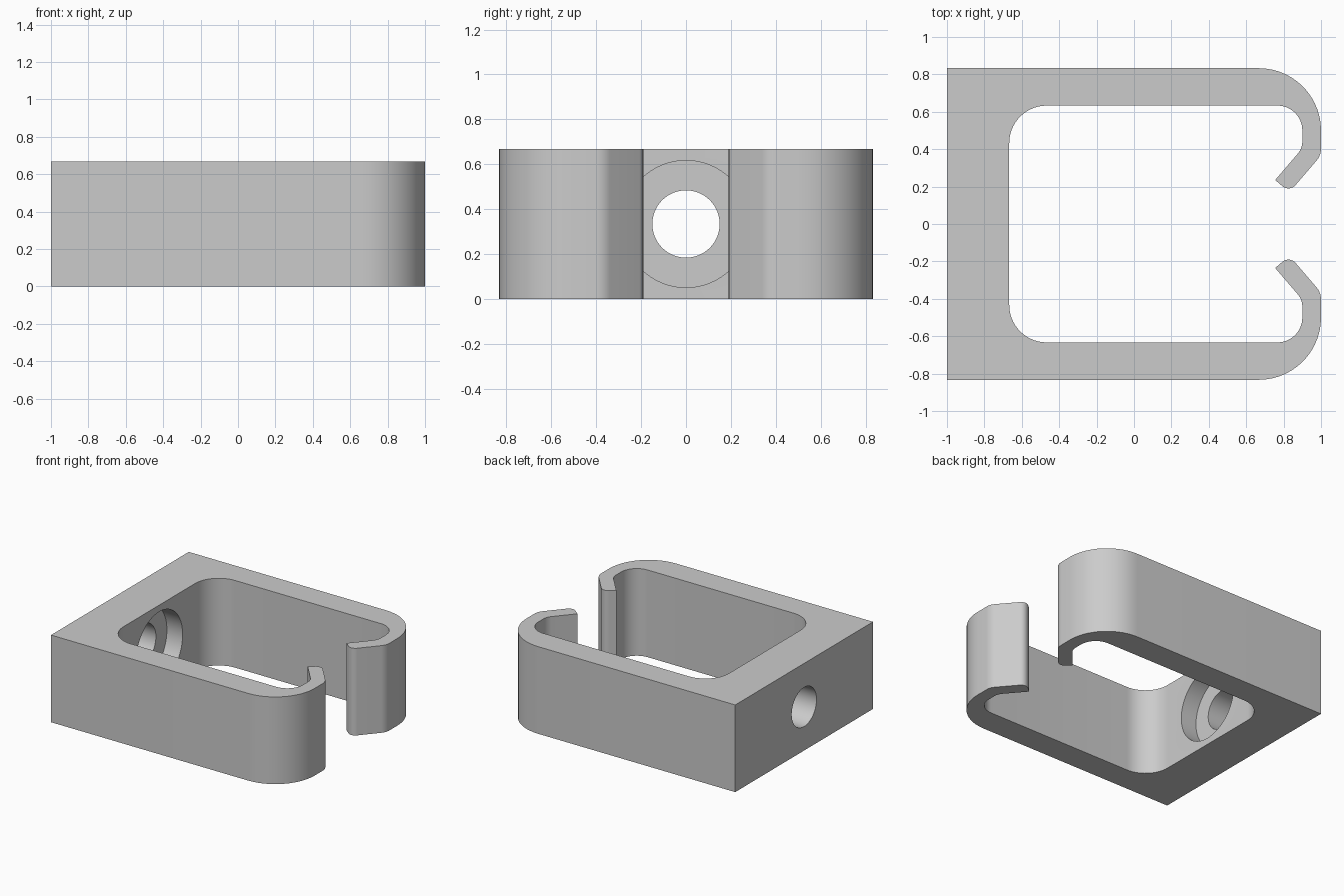
import bpy, bmesh, math
from mathutils import Vector

cube = bpy.data.objects.get("Cube")
if cube:
    bpy.data.objects.remove(cube, do_unlink=True)

HEIGHT = 0.667


def rounded(corners, steps=14):
    """Replace each (x, y, radius) corner of an open path with a tangent arc."""
    path = []
    for i, (x, y, r) in enumerate(corners):
        p = Vector((x, y))
        if r == 0:
            path.append(p)
            continue
        a = (Vector(corners[i - 1][:2]) - p).normalized()
        b = (Vector(corners[i + 1][:2]) - p).normalized()
        half = a.angle(b) / 2
        centre = p + (a + b).normalized() * (r / math.sin(half))
        start = p + a * (r / math.tan(half)) - centre
        end = p + b * (r / math.tan(half)) - centre
        sweep = math.pi - 2 * half
        for k in range(steps + 1):
            t = k / steps
            w0 = math.sin((1 - t) * sweep) / math.sin(sweep)
            w1 = math.sin(t * sweep) / math.sin(sweep)
            path.append(centre + start * w0 + end * w1)
    return path


def cut_bore(target, radius, x0, x1):
    """Cut a round hole along x through the back wall."""
    bpy.ops.mesh.primitive_cylinder_add(
        vertices=64, radius=radius, depth=x1 - x0,
        location=((x0 + x1) / 2, 0, HEIGHT / 2), rotation=(0, math.pi / 2, 0))
    cutter = bpy.context.object
    cutter.name = "bore_cutter"
    cutter.hide_render = True
    mod = target.modifiers.new("bore", 'BOOLEAN')
    mod.operation = 'DIFFERENCE'
    mod.solver = 'EXACT'
    mod.object = cutter
    bpy.context.view_layer.objects.active = target
    bpy.ops.object.modifier_apply(modifier=mod.name)
    bpy.data.objects.remove(cutter, do_unlink=True)


# Half outline: back wall, arm, hooked lip, then back along the inside
half = rounded([
    (-1, 0.833, 0),
    (1, 0.833, 0.333),
    (1, 0.367, 0.1),
    (0.831, 0.17, 0.05),
    (0.755, 0.235, 0),
    (0.9, 0.4045, 0.1),
    (0.9, 0.633, 0.133),
    (-0.667, 0.633, 0.2),
    (-0.667, 0, 0),
])[:-1]
outline = half + [Vector((p.x, -p.y)) for p in reversed(half)]

# Clip body
bm = bmesh.new()
base = bm.faces.new([bm.verts.new((p.x, p.y, 0)) for p in outline])
top = bmesh.ops.extrude_face_region(bm, geom=[base])["geom"]
bmesh.ops.translate(bm, vec=(0, 0, HEIGHT),
                    verts=[v for v in top if isinstance(v, bmesh.types.BMVert)])
bmesh.ops.recalc_face_normals(bm, faces=bm.faces)
mesh = bpy.data.meshes.new("clip_body")
bm.to_mesh(mesh)
bm.free()
clip = bpy.data.objects.new("clip_body", mesh)
bpy.context.collection.objects.link(clip)

# Grey plastic
grey = bpy.data.materials.new("grey")
grey.use_nodes = True
colour = (0.6, 0.6, 0.6, 1)
grey.diffuse_color = colour
grey.node_tree.nodes["Principled BSDF"].inputs["Base Color"].default_value = colour
mesh.materials.append(grey)

# Screw hole and its wider recess on the inside of the back wall
cut_bore(clip, 0.15, -1.2, -0.5)
cut_bore(clip, 0.283, -0.8, -0.5)

bpy.ops.object.select_all(action='DESELECT')
clip.select_set(True)
bpy.context.view_layer.objects.active = clip
bpy.ops.object.shade_smooth_by_angle(angle=math.radians(30))
